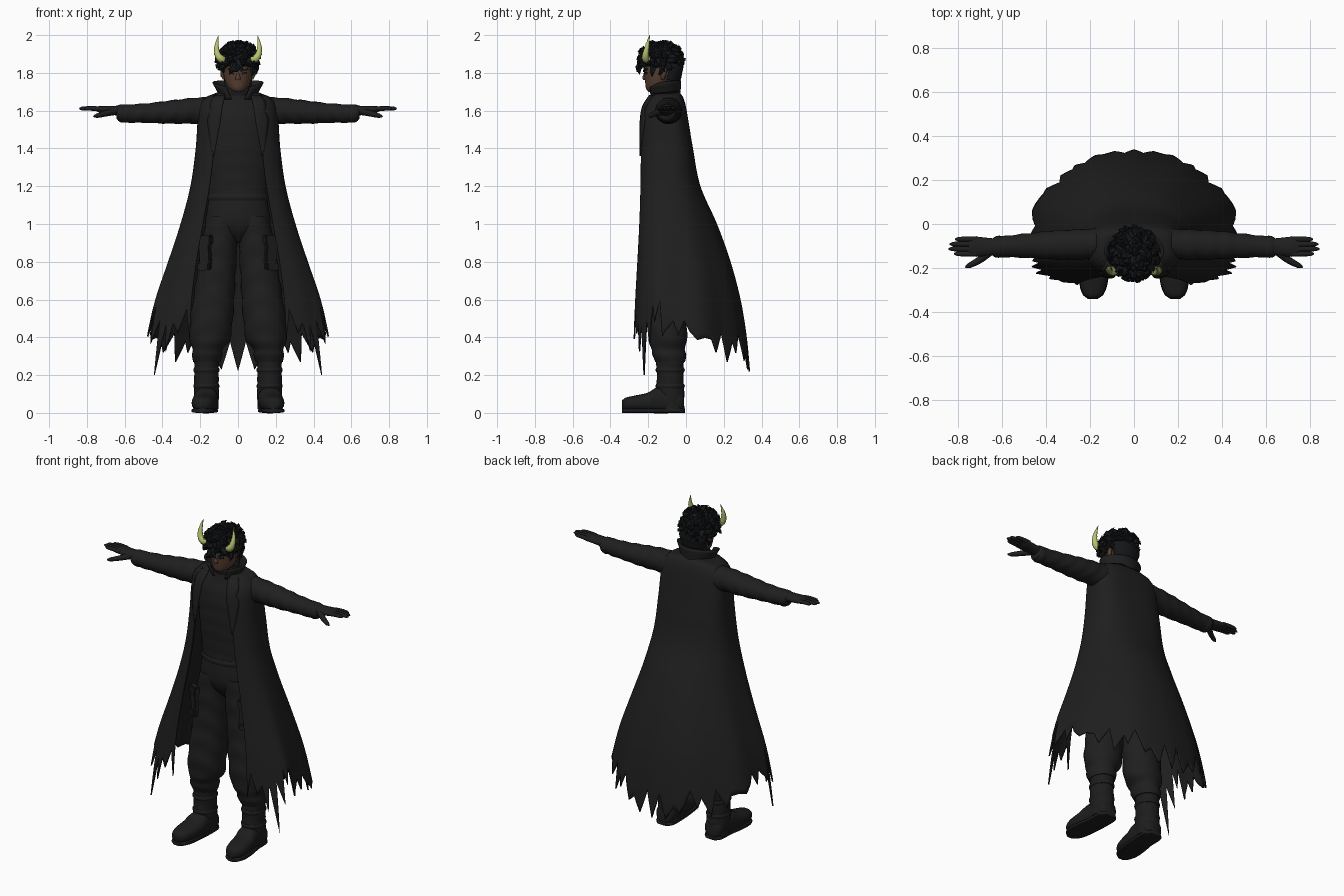
import bpy, bmesh, math, random
from mathutils import Vector, Matrix

if "Cube" in bpy.data.objects:
    bpy.data.objects.remove(bpy.data.objects["Cube"])

random.seed(7)


def material(name, rgb):
    m = bpy.data.materials.new(name)
    m.diffuse_color = (*rgb, 1)
    m.use_nodes = True
    m.node_tree.nodes["Principled BSDF"].inputs["Base Color"].default_value = m.diffuse_color
    return m


CLOTH = material("black cloth", (0.0135, 0.0135, 0.0135))
LEATHER = material("boot leather", (0.012, 0.012, 0.0125))
HAIR = material("black hair", (0.007, 0.008, 0.009))
SKIN = material("brown skin", (0.095, 0.05, 0.031))
HORN = material("yellow green horn", (0.50, 0.55, 0.17))
EYE = material("eye dark", (0.006, 0.005, 0.005))


def finish(name, bm, mat, mirror=False, solid=0, angle=50):
    bmesh.ops.recalc_face_normals(bm, faces=bm.faces[:])
    me = bpy.data.meshes.new(name)
    bm.to_mesh(me)
    bm.free()
    me.materials.append(mat)
    ob = bpy.data.objects.new(name, me)
    bpy.context.collection.objects.link(ob)
    bpy.ops.object.select_all(action='DESELECT')
    ob.select_set(True)
    bpy.context.view_layer.objects.active = ob
    bpy.ops.object.shade_smooth_by_angle(angle=math.radians(angle))
    if mirror:
        ob.modifiers.new("mirror", 'MIRROR').merge_threshold = 0.001
    if solid:
        s = ob.modifiers.new("thickness", 'SOLIDIFY')
        s.thickness, s.offset = solid, 0
    return ob


def at(table, k):
    """Smooth lookup in rows of (key, values...)."""
    k = min(max(k, table[0][0]), table[-1][0])
    i = max(j for j in range(len(table) - 1) if table[j][0] <= k)
    h = table[i + 1][0] - table[i][0]
    t = (k - table[i][0]) / h

    def slope(j, c):
        a, b = table[max(j - 1, 0)], table[min(j + 1, len(table) - 1)]
        return (b[c] - a[c]) / (b[0] - a[0]) * h
    return [(2*t**3 - 3*t*t + 1) * table[i][c] + (t**3 - 2*t*t + t) * slope(i, c)
            + (3*t*t - 2*t**3) * table[i + 1][c] + (t**3 - t*t) * slope(i + 1, c)
            for c in range(1, len(table[0]))]


def grid(bm, rows, closed):
    vs = [[bm.verts.new(p) for p in r] for r in rows]
    n = len(rows[0])
    for a, b in zip(vs, vs[1:]):
        for j in range(n if closed else n - 1):
            bm.faces.new((a[j], a[(j + 1) % n], b[(j + 1) % n], b[j]))
    return vs


def limb(name, table, axis, mat, mirror=False, steps=24, sides=24, amp=0, freq=60, power=1):
    """Loft along an axis: rows are (position, centre 1, centre 2, radius 1, radius 2)."""
    rows = []
    for i in range(steps + 1):
        k = table[0][0] + (table[-1][0] - table[0][0]) * i / steps
        c1, c2, r1, r2 = at(table, k)
        row = []
        for j in range(sides):
            a = 2 * math.pi * j / sides
            f = 1 + amp * math.sin(freq * k + 2 * math.sin(a) + 1.3 * math.cos(2 * a))
            ca, sa = math.cos(a), math.sin(a)
            p = c1 + r1 * f * math.copysign(abs(ca) ** power, ca)
            q = c2 + r2 * f * math.copysign(abs(sa) ** power, sa)
            row.append({'x': (k, p, q), 'y': (p, k, q), 'z': (p, q, k)}[axis])
        rows.append(row)
    bm = bmesh.new()
    vs = grid(bm, rows, True)
    bm.faces.new(vs[0])
    bm.faces.new(vs[-1])
    return finish(name, bm, mat, mirror)


def box(name, loc, size, mat, rot=(0, 0, 0), mirror=True, bevel=0.0):
    bm = bmesh.new()
    bmesh.ops.create_cube(bm, size=1)
    bmesh.ops.transform(bm, matrix=Matrix.Diagonal((*size, 1)), verts=bm.verts[:])
    if bevel:
        bmesh.ops.bevel(bm, geom=bm.edges[:], offset=bevel, segments=2, affect='EDGES')
    m = Matrix.Translation(loc)
    for ax, r in zip('XYZ', rot):
        m = m @ Matrix.Rotation(r, 4, ax)
    bmesh.ops.transform(bm, matrix=m, verts=bm.verts[:])
    return finish(name, bm, mat, mirror)


def tube(name, table, mat, steps=14, sides=10, ridge=0):
    """Mirrored tapered tube: rows are (t, x, y, z, radius)."""
    rows = []
    for i in range(steps + 1):
        t = i / steps
        x, y, z, r = at(table, t)
        d = Vector(at(table, min(t + .02, 1))[:3]) - Vector(at(table, max(t - .02, 0))[:3])
        q = d.to_track_quat('Z', 'Y')
        r *= 1 + ridge * (i % 2)
        rows.append([Vector((x, y, z)) + q @ Vector((r * math.cos(a), r * math.sin(a), 0))
                     for a in (2 * math.pi * j / sides for j in range(sides))])
    bm = bmesh.new()
    vs = grid(bm, rows, True)
    bm.faces.new(vs[0])
    bm.faces.new(vs[-1])
    return finish(name, bm, mat, True)


# Long coat: sections of (z, inner edge x, side x, front y, back y)
COAT = [(.2, .26, .52, -.287, .337), (.4, .255, .48, -.285, .318), (.6, .245, .432, -.279, .285),
        (.8, .22, .365, -.27, .232), (1.0, .185, .30, -.26, .16), (1.2, .15, .248, -.252, .072),
        (1.4, .125, .22, -.247, .033), (1.55, .10, .21, -.241, .008), (1.62, .088, .203, -.228, -.004),
        (1.66, .08, .18, -.205, -.015), (1.685, .072, .135, -.188, -.027), (1.70, .068, .09, -.175, -.04)]
YC, P = -.09, .7


def coat_point(u, z):
    xi, xo, yf, yb = at(COAT, z)
    t0 = -math.acos(min(1, xi / xo) ** (1 / P))
    t = t0 + (math.pi / 2 - t0) * u
    c, s = max(0, math.cos(t)), math.sin(t)
    fold = 1 + .03 * math.sin(24 * u) * max(0, 1.2 - z) * math.sin(math.pi * u)
    if s < 0:
        return (xo * c ** P * fold, YC - (YC - yf) * abs(s) ** P * fold, z)
    e = 1 - .28 * min(1, max(0, (z - 1.0) / .4))
    return (xo * c ** e * fold if u < 1 else 0, YC + (yb - YC) * s ** e * fold, z)


HEM = [(0, .39, .56), (.15, .31, .56), (.22, .24, .57), (.32, .36, .60), (.5, .38, .50), (.7, .25, .42), (1, .22, .37)]
knots = []
for i in range(31):
    u = i / 30
    tip, valley = at(HEM, u)
    inner = 0 < i < 30
    z = tip + random.uniform(0, .12) * inner if i % 2 == 0 else valley + random.uniform(-.09, .03)
    if i == 6:
        z = .2
    knots.append((u + inner * random.uniform(-.012, .012), z))
columns = [(a[0] + (b[0] - a[0]) * f / 3, a[1] + (b[1] - a[1]) * f / 3)
           for a, b in zip(knots, knots[1:]) for f in range(3)] + [knots[-1]]
bm = bmesh.new()
grid(bm, [[coat_point(u, 1.70 - (1.70 - h) * v / 44) for u, h in columns] for v in range(45)], False)
finish("long_coat", bm, CLOTH, True, .008)

# Standing collar flaring outward
bm = bmesh.new()
rows = []
for v in range(6):
    f = v / 5
    row = []
    for j in range(17):
        a = math.radians(-66 + 156 * j / 16)
        front = 1 - j / 16
        x = (.085 + .05 * f * (.3 + 1.1 * front)) * math.cos(a)
        row.append((x if j < 16 else 0, -.112 + (.078 + .004 * f) * math.sin(a),
                    1.66 + f * (.10 - .035 * front ** 3)))
    rows.append(row)
grid(bm, rows, False)
finish("collar", bm, CLOTH, True, .008)

# Lapels lying on the coat front: (z, inner x, outer x)
LAPEL = [(1.36, .127, .131), (1.45, .110, .148), (1.56, .090, .160), (1.60, .085, .142), (1.63, .08, .15), (1.68, .068, .125)]
bm = bmesh.new()
rows = []
for i in range(17):
    z = 1.36 + .32 * i / 16
    a, b = at(LAPEL, z)
    xi, xo, yf, yb = at(COAT, z)
    row = []
    for j in range(5):
        x = a + (b - a) * j / 4
        s = math.sqrt(max(0, 1 - min(1, x / xo) ** (2 / P)))
        row.append((x, YC - (YC - yf) * s ** P - .006, z))
    rows.append(row)
grid(bm, rows, False)
finish("lapel", bm, CLOTH, True, .006)

# Sleeves and cuffs
limb("sleeve", [(.12, -.088, 1.605, .055, .06), (.17, -.088, 1.60, .066, .07), (.22, -.092, 1.60, .069, .069), (.35, -.095, 1.593, .066, .062),
                (.48, -.098, 1.587, .056, .052), (.60, -.103, 1.585, .047, .047), (.635, -.104, 1.587, .043, .041)],
     'x', CLOTH, True, 40, 24, .03, 75)
limb("cuff", [(.585, -.103, 1.585, .046, .045), (.61, -.103, 1.585, .050, .049), (.63, -.104, 1.587, .047, .044),
              (.642, -.104, 1.59, .038, .034)], 'x', CLOTH, True, 6)

# Gloved hands
limb("palm", [(.61, -.104, 1.598, .036, .030), (.67, -.104, 1.602, .042, .023), (.73, -.102, 1.607, .046, .018),
              (.75, -.102, 1.609, .042, .012)], 'x', CLOTH, True, 8, 16)
for i, tip in enumerate((.815, .84, .835, .81)):
    y = -.135 + i * .022
    tube("finger", [(0, .715, y, 1.607, .0135), (.5, (.72 + tip) / 2, y, 1.612, .012),
                    (.93, tip - .006, y, 1.611, .009), (1, tip, y, 1.61, .004)], CLOTH, 8, 8)
tube("thumb", [(0, .65, -.122, 1.597, .020), (.45, .70, -.163, 1.585, .016),
               (.9, .752, -.191, 1.572, .011), (1, .765, -.197, 1.57, .004)], CLOTH, 8, 8)

# Sweater with turtleneck and hem band
limb("sweater", [(1.13, 0, -.11, .155, .098), (1.2, 0, -.11, .158, .098), (1.4, 0, -.11, .175, .108),
                 (1.55, 0, -.108, .178, .105), (1.63, 0, -.105, .15, .085), (1.675, 0, -.108, .085, .07),
                 (1.70, 0, -.115, .066, .066), (1.73, 0, -.12, .062, .066)], 'z', CLOTH, False, 50, 32, .008, 70)
limb("sweater_hem", [(1.125, 0, -.11, .158, .10), (1.14, 0, -.11, .164, .106), (1.16, 0, -.11, .158, .10)], 'z', CLOTH, False, 4, 32)
limb("neck_roll", [(1.68, 0, -.117, .068, .068), (1.70, 0, -.119, .073, .072), (1.725, 0, -.117, .067, .070)], 'z', CLOTH, False, 6)
limb("nape_roll", [(1.70, 0, -.095, .070, .056), (1.74, 0, -.093, .071, .052), (1.765, 0, -.09, .070, .048)], 'z', CLOTH, False, 6)

# Baggy trousers, gathered above the boots
limb("trouser_hips", [(.90, 0, -.105, .05, .03), (.95, 0, -.105, .12, .075), (1.0, 0, -.107, .17, .095),
                      (1.06, 0, -.108, .166, .1), (1.15, 0, -.11, .152, .094)], 'z', CLOTH, False, 16, 32)
limb("trouser_leg", [(.27, .165, -.085, .070, .078), (.31, .163, -.09, .082, .091), (.335, .161, -.093, .080, .088),
                     (.38, .150, -.096, .105, .10), (.48, .141, -.1, .112, .104), (.62, .127, -.1, .108, .1),
                     (.8, .108, -.1, .099, .097), (.95, .092, -.104, .09, .096), (1.04, .085, -.106, .082, .092)],
     'z', CLOTH, True, 60, 28, .025, 48)
POCKET = (0, .05, .55)
box("cargo_pocket", (.172, -.178, .835), (.066, .028, .16), CLOTH, POCKET, bevel=.006)
box("pocket_flap", (.171, -.181, .915), (.076, .036, .05), CLOTH, POCKET, bevel=.006)
box("pocket_lower_band", (.178, -.180, .775), (.072, .034, .04), CLOTH, POCKET, bevel=.006)

# Boots with soles and straps
limb("boot_shaft", [(.02, .167, -.075, .064, .066), (.12, .167, -.082, .066, .072), (.2, .167, -.084, .064, .070),
                    (.3, .165, -.085, .066, .074)], 'z', LEATHER, True, 18, 20, .02, 70)
limb("boot_foot", [(-.338, .187, .045, .02, .022), (-.325, .186, .047, .042, .032), (-.28, .184, .05, .060, .040),
                   (-.2, .177, .056, .066, .052), (-.15, .17, .066, .064, .07), (-.03, .167, .06, .057, .056),
                   (-.01, .167, .05, .04, .04)], 'y', LEATHER, True, 24, 20, 0, 0, .85)
limb("boot_sole", [(-.34, .187, .012, .022, .012), (-.325, .186, .012, .044, .012), (-.28, .184, .012, .062, .012),
                   (-.2, .177, .012, .066, .012), (-.12, .168, .012, .062, .012), (-.03, .167, .012, .058, .012),
                   (-.006, .167, .012, .038, .012)], 'y', LEATHER, True, 20, 16, 0, 0, .5)
for z in (.13, .215):
    limb("boot_strap", [(z, .167, -.084, .065, .073), (z + .012, .167, -.084, .070, .078), (z + .024, .167, -.084, .065, .073)],
         'z', LEATHER, True, 4)

# Head, nose, ears and facial details
limb("head", [(1.698, 0, -.165, .022, .03), (1.712, 0, -.16, .042, .05), (1.74, 0, -.145, .062, .07),
              (1.78, 0, -.132, .075, .088), (1.83, 0, -.13, .08, .095), (1.9, 0, -.13, .076, .09),
              (1.95, 0, -.13, .04, .05)], 'z', SKIN, False, 24, 28)
limb("nose", [(1.762, 0, -.213, .013, .012), (1.772, 0, -.216, .014, .016), (1.79, 0, -.214, .009, .012),
              (1.815, 0, -.212, .006, .008)], 'z', SKIN, False, 8, 12)
limb("ear", [(1.765, .075, -.123, .006, .008), (1.785, .080, -.121, .010, .014), (1.81, .082, -.118, .011, .017),
             (1.825, .08, -.116, .006, .012)], 'z', SKIN, True, 8, 12)
box("eye", (.034, -.2135, 1.799), (.028, .008, .009), EYE, (0, -.15, .35))
box("brow", (.034, -.2155, 1.815), (.042, .009, .010), HAIR, (0, -.28, .35))
box("mouth", (0, -.2065, 1.743), (.034, .006, .003), EYE, mirror=False)

# Curly hair: a cap reaching down the nape, covered with hooked tufts
limb("nape_hair", [(1.755, 0, -.075, .070, .040), (1.775, 0, -.072, .080, .048), (1.81, 0, -.07, .086, .052),
                   (1.85, 0, -.07, .088, .055)], 'z', HAIR, False, 10, 20, .03, 90)
SIZE = Vector((.092, .106, .080))


def scalp(d, f=1.0):
    drop = 1.3 if d.z < 0 and d.y > -.1 else 1
    return Vector((0, -.135, 1.874)) + d * SIZE * f * Vector((1, 1, drop))


bm = bmesh.new()
bmesh.ops.create_icosphere(bm, subdivisions=3, radius=1)
for v in bm.verts:
    v.co = scalp(v.co)
    if v.co.y < -.11:
        v.co.z = max(v.co.z, 1.832)
COUNT = 230
for i in range(COUNT):
    dz = 1 - 2 * (i + .5) / COUNT
    a = i * 2.39996
    d = Vector((math.sqrt(1 - dz * dz) * math.cos(a), math.sqrt(1 - dz * dz) * math.sin(a), dz))
    if dz < -.92 or (d.y < .1 and dz < (-.5 if abs(d.x) > .7 else -.3)):
        continue
    base = scalp(d, .92)
    swirl = d.cross(Vector([random.uniform(-1, 1) for _ in range(3)])).normalized()
    out = d + Vector((0, 0, -.9 if d.y < -.55 and dz < .2 else -.2))
    g = random.uniform(.8, 1.25)
    rings = []
    for s, (along, side, r) in enumerate(((0, 0, .021), (.014, .007, .017), (.025, .019, .010), (.027, .034, .001))):
        q = d.to_track_quat('Z', 'Y') if s < 2 else (d + swirl).to_track_quat('Z', 'Y')
        c = base + out * along * g + swirl * side * g
        rings.append([c + q @ Vector((r * math.cos(k * 1.2566), r * math.sin(k * 1.2566), 0)) for k in range(5)])
    bm.faces.new(grid(bm, rings, True)[-1])
finish("curly_hair", bm, HAIR, angle=35)

# Ridged horns curving up from the forehead
tube("horn", [(0, .070, -.197, 1.866, .018), (.25, .093, -.213, 1.876, .019), (.5, .110, -.213, 1.903, .0155),
              (.75, .113, -.204, 1.948, .010), (1, .103, -.192, 2.0, .001)], HORN, 22, 10, .14)
